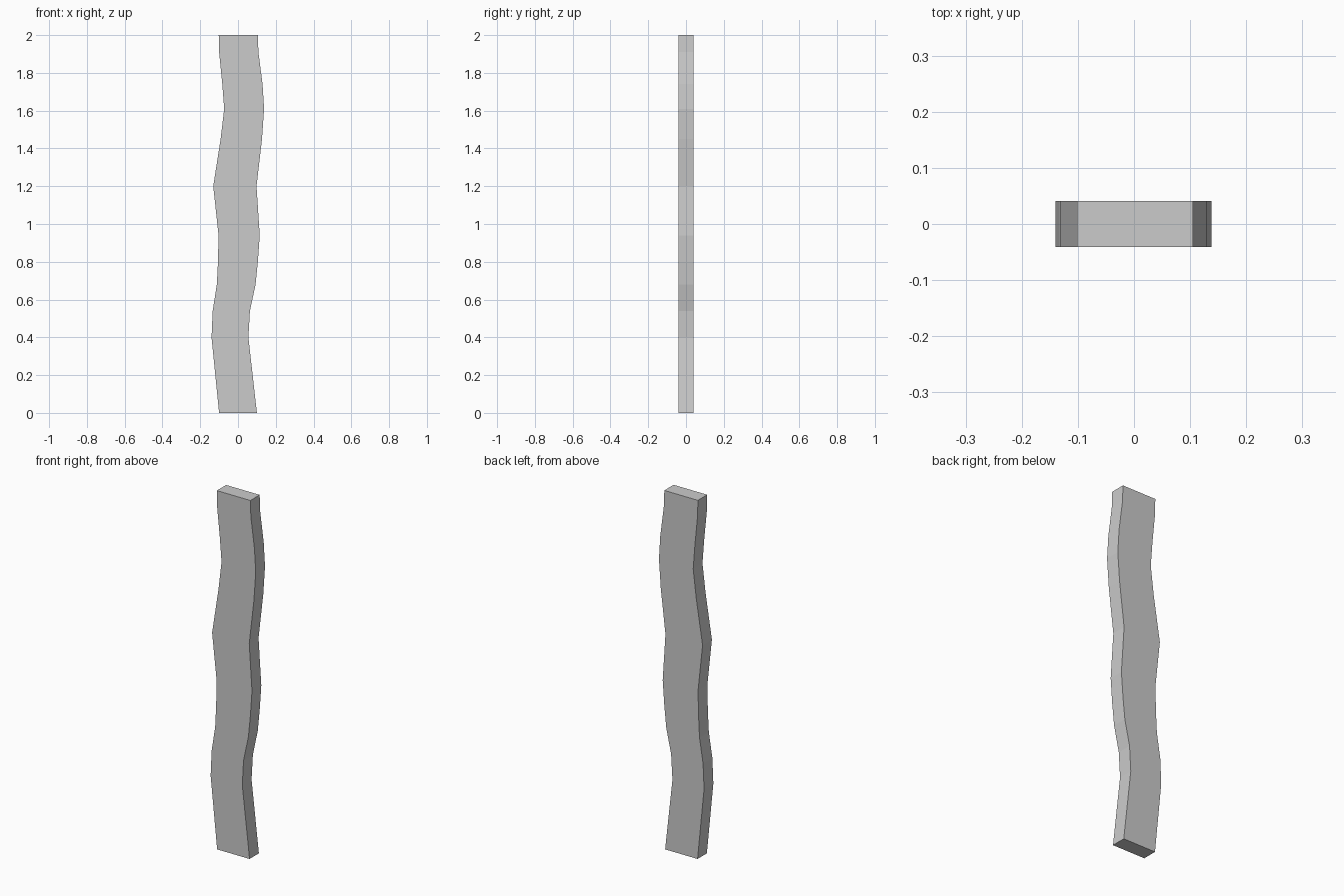
import bpy, bmesh

if "Cube" in bpy.data.objects:
    bpy.data.objects.remove(bpy.data.objects["Cube"])

# Wavy outline of the plank: (height, left edge, right edge)
rows = [
    (0.00, -0.10, 0.10), (0.40, -0.14, 0.055), (0.54, -0.134, 0.063),
    (0.68, -0.112, 0.093), (0.80, -0.106, 0.105), (0.94, -0.103, 0.115),
    (1.20, -0.131, 0.098), (1.45, -0.092, 0.127), (1.61, -0.073, 0.138),
    (1.74, -0.083, 0.13), (1.91, -0.10, 0.108), (2.00, -0.102, 0.105),
]
HALF_DEPTH = 0.041

# Each row is a rectangular ring; neighbouring rings are joined by side faces
bm = bmesh.new()
rings = []
for z, left, right in rows:
    corners = [(left, -1), (right, -1), (right, 1), (left, 1)]
    rings.append([bm.verts.new((x, s * HALF_DEPTH, z)) for x, s in corners])
for low, high in zip(rings, rings[1:]):
    for i in range(4):
        j = (i + 1) % 4
        bm.faces.new((low[i], low[j], high[j], high[i]))

# End caps
bm.faces.new(rings[0][::-1])
bm.faces.new(rings[-1])
bmesh.ops.recalc_face_normals(bm, faces=bm.faces)

mesh = bpy.data.meshes.new("wavy_plank")
bm.to_mesh(mesh)
bm.free()
plank = bpy.data.objects.new("wavy_plank", mesh)
bpy.context.collection.objects.link(plank)
